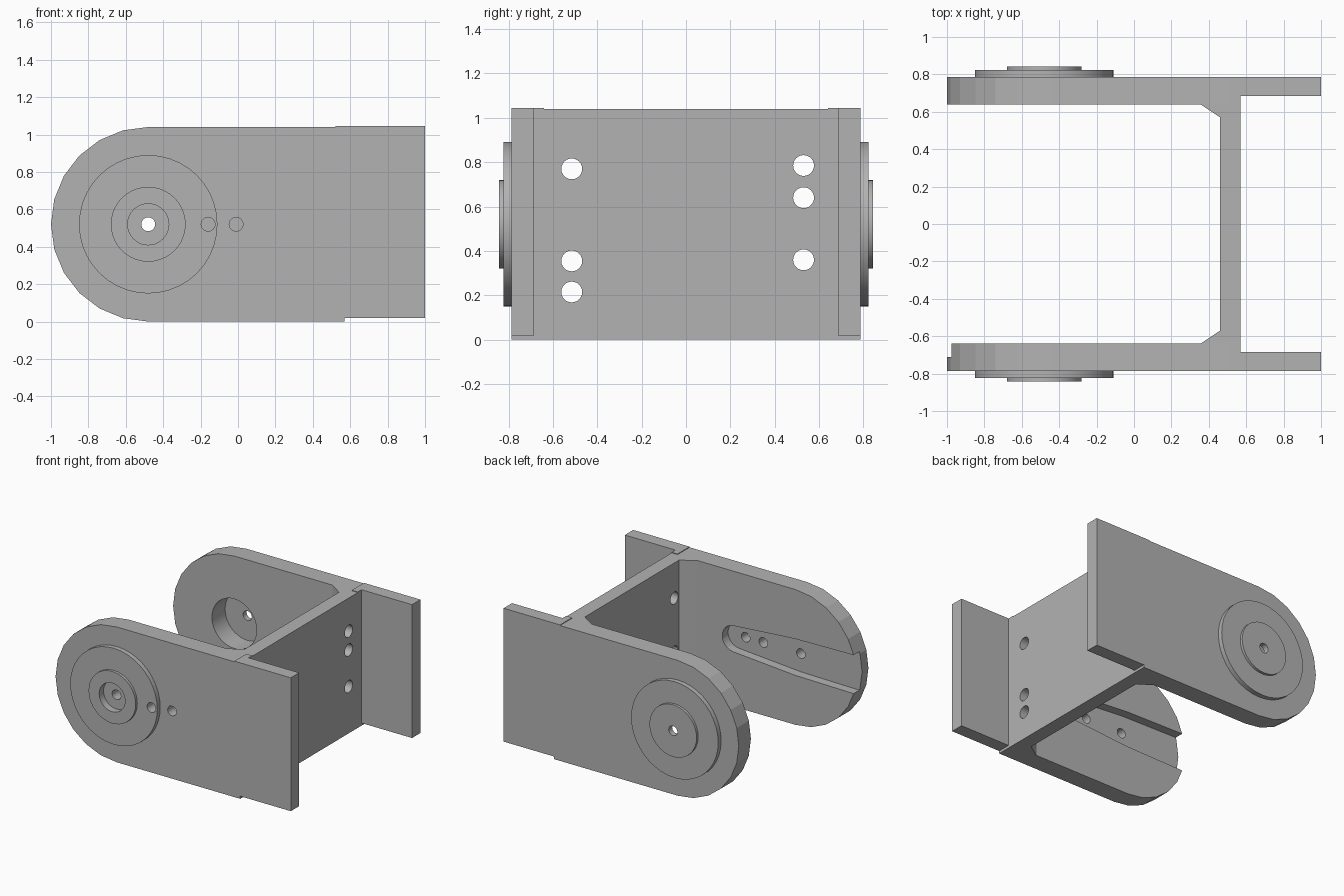
import bpy, bmesh, math
from mathutils import Matrix, Vector

cube = bpy.data.objects.get("Cube")
if cube:
    bpy.data.objects.remove(cube, do_unlink=True)

grey = bpy.data.materials.new("plain grey")
grey.use_nodes = True
COLOUR = (0.45, 0.45, 0.45, 1)
grey.diffuse_color = COLOUR
grey.node_tree.nodes["Principled BSDF"].inputs["Base Color"].default_value = COLOUR

H = 1.04            # arm height
MID = H / 2         # pivot height
PIVOT = -0.48       # pivot x


def prism(name, outline, start, end, axis):
    """Extrude a closed outline: (x, z) along y, (x, y) along z, or (y, z) along x."""
    place = {"x": lambda a, b: (start, a, b),
             "y": lambda a, b: (a, start, b),
             "z": lambda a, b: (a, b, start)}[axis]
    step = Vector([(end - start) * (axis == k) for k in "xyz"])
    bm = bmesh.new()
    face = bm.faces.new([bm.verts.new(place(a, b)) for a, b in outline])
    new = bmesh.ops.extrude_face_region(bm, geom=[face])["geom"]
    bmesh.ops.translate(bm, vec=step, verts=[v for v in new if isinstance(v, bmesh.types.BMVert)])
    bmesh.ops.recalc_face_normals(bm, faces=bm.faces)
    mesh = bpy.data.meshes.new(name)
    bm.to_mesh(mesh)
    bm.free()
    mesh.materials.append(grey)
    obj = bpy.data.objects.new(name, mesh)
    bpy.context.collection.objects.link(obj)
    return obj


def arc(cx, cy, r, first, last, steps):
    angles = [math.radians(first + (last - first) * i / steps) for i in range(steps + 1)]
    return [(cx + r * math.cos(a), cy + r * math.sin(a)) for a in angles]


def disc(name, a, b, r, start, end, axis="y", sides=40):
    return prism(name, arc(a, b, r, 0, 360, sides)[:-1], start, end, axis)


def box(name, x0, x1, y0, y1, z0, z1):
    return prism(name, [(x0, y0), (x1, y0), (x1, y1), (x0, y1)], z0, z1, "z")


def cut(parts, cutters):
    for part in parts:
        bpy.context.view_layer.objects.active = part
        for cutter in cutters:
            mod = part.modifiers.new("cut", "BOOLEAN")
            mod.operation, mod.solver, mod.object = "DIFFERENCE", "EXACT", cutter
            bpy.ops.object.modifier_apply(modifier=mod.name)
    for cutter in cutters:
        bpy.data.objects.remove(cutter, do_unlink=True)


# Side arms with rounded ends, stepped pivot bosses and rear flanges
sides = {}
for name, s in (("right", -1), ("left", 1)):
    outline = [(0.57, 0), (0.57, H)] + arc(PIVOT, MID, MID, 90, 270, 12)
    arm = prism(name + "_arm", outline, s * 0.64, s * 0.787, "y")
    boss = disc(name + "_boss", PIVOT, MID, 0.37, s * 0.787, s * 0.823)
    cap = disc(name + "_boss_cap", PIVOT, MID, 0.2, s * 0.823, s * 0.843)
    flange = box(name + "_flange", 0.57, 1, s * 0.685, s * 0.787, 0.02, 1.045)
    lip = box(name + "_flange_lip", 0.52, 0.57, s * 0.64, s * 0.787, H, 1.045)
    sides[name] = [arm, boss, cap]

# Cross web with chamfered inner corners
web = prism("cross_web", [(0.355, -0.64), (0.57, -0.64), (0.57, 0.64), (0.355, 0.64),
                          (0.46, 0.57), (0.46, -0.57)], 0, H, "z")

# Right arm: tapered inner slot, counterbore, pivot hole and two screw holes
slot = prism("slot_cutter", [(-1.1, MID + 0.15), (PIVOT, MID + 0.14)][::-1]
             + [(-1.1, MID - 0.15), (PIVOT, MID - 0.14)]
             + arc(0.04, MID, 0.1, -84, 84, 12), -0.71, -0.6, "y")
counterbore = disc("counterbore_cutter", PIVOT, MID, 0.11, -0.9, -0.79)
holes = [disc("hole_cutter", x, MID, 0.037, -0.95, -0.5, sides=24) for x in (PIVOT, -0.16, -0.01)]
cut(sides["right"], [slot, counterbore] + holes)

# Left arm: round inner recess and pivot hole
recess = disc("recess_cutter", PIVOT, MID, 0.19, 0.6, 0.8)
hole = disc("hole_cutter", PIVOT, MID, 0.037, 0.5, 0.95, sides=24)
cut(sides["left"], [recess, hole])

# Mounting holes through the web
cut([web], [disc("hole_cutter", y, z, 0.047, 0.3, 0.8, "x", 24)
            for y, heights in ((-0.515, (0.77, 0.355, 0.215)), (0.53, (0.785, 0.64, 0.36)))
            for z in heights])

# Smooth the round surfaces while the arm ends stay faceted
for obj in sides["right"] + sides["left"] + [web]:
    bpy.ops.object.select_all(action="DESELECT")
    obj.select_set(True)
    bpy.context.view_layer.objects.active = obj
    bpy.ops.object.shade_smooth_by_angle(angle=math.radians(16 if "arm" not in obj.name else 14))
